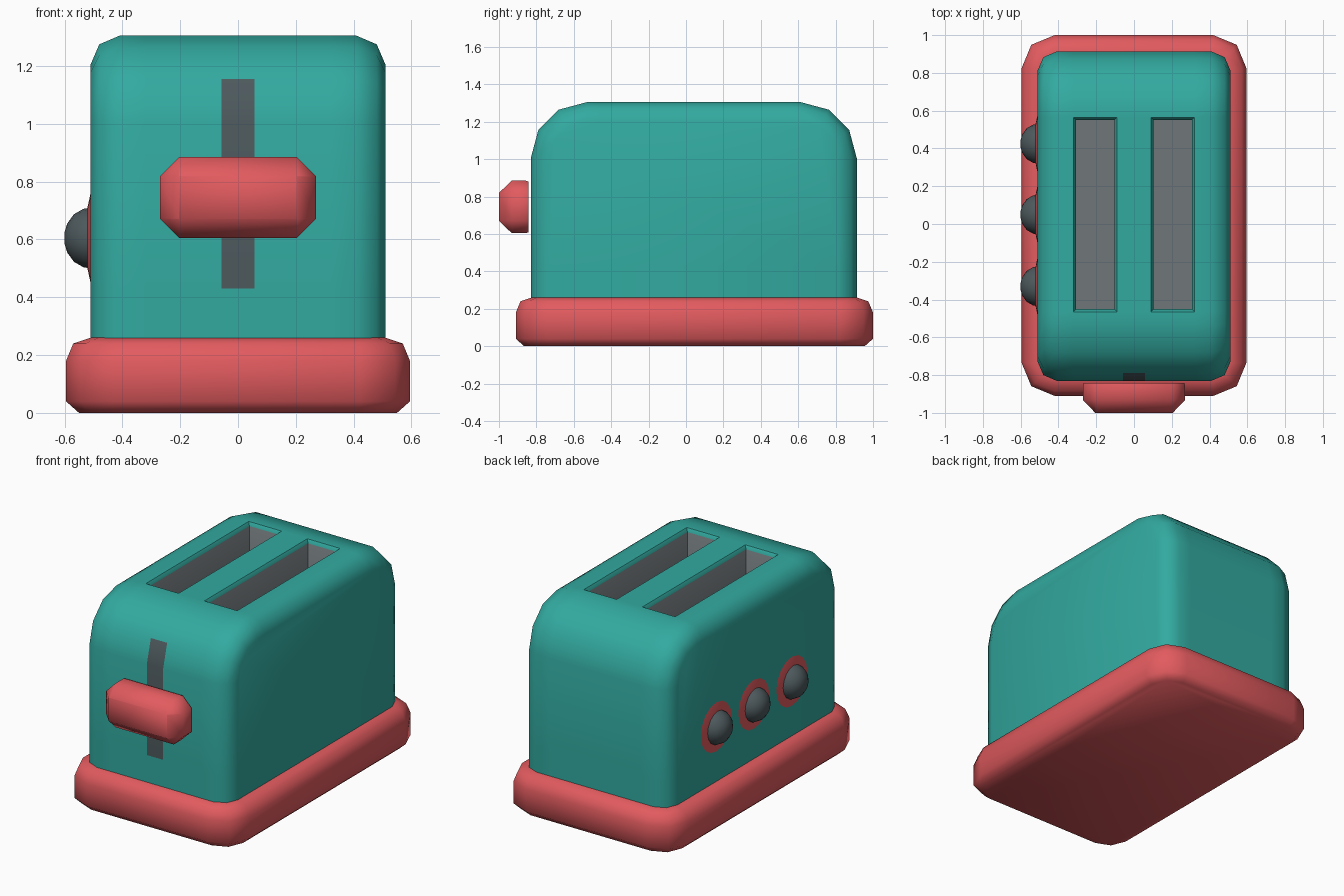
import bpy, bmesh, math
from mathutils import Vector

if "Cube" in bpy.data.objects:
    bpy.data.objects.remove(bpy.data.objects["Cube"])


def srgb(r, g, b):
    return [((c / 255 + 0.055) / 1.055) ** 2.4 for c in (r, g, b)] + [1]


def material(name, *rgb):
    m = bpy.data.materials.new(name)
    m.diffuse_color = srgb(*rgb)
    m.use_nodes = True
    m.node_tree.nodes["Principled BSDF"].inputs["Base Color"].default_value = m.diffuse_color
    return m


teal = material("teal", 50, 170, 160)
red = material("coral_red", 226, 91, 95)
dark = material("dark_slate", 77, 89, 93)
grey = material("slot_grey", 112, 119, 122)


def loft(rings):
    """Closed skin through rings of equal point count, capped at both ends."""
    bm = bmesh.new()
    vs = [[bm.verts.new(p) for p in ring] for ring in rings]
    n = len(vs[0])
    for a, b in zip(vs, vs[1:]):
        for i in range(n):
            j = (i + 1) % n
            bm.faces.new((a[i], a[j], b[j], b[i]))
    bm.faces.new(vs[0])
    bm.faces.new(vs[-1])
    bmesh.ops.recalc_face_normals(bm, faces=bm.faces)
    return bm


def finish(bm, name, *mats):
    me = bpy.data.meshes.new(name)
    bm.to_mesh(me)
    bm.free()
    for m in mats:
        me.materials.append(m)
    ob = bpy.data.objects.new(name, me)
    bpy.context.collection.objects.link(ob)
    bpy.ops.object.select_all(action='DESELECT')
    ob.select_set(True)
    bpy.context.view_layer.objects.active = ob
    bpy.ops.object.shade_smooth_by_angle(angle=math.radians(50))
    return ob


def rounded_rect(hx, hy, r, d, seg):
    """Rounded rectangle shrunk by d, as 2D points."""
    pts = []
    for k, (sx, sy) in enumerate(((1, 1), (-1, 1), (-1, -1), (1, -1))):
        for s in range(seg + 1):
            a = math.radians(90 * (k + s / seg))
            pts.append((sx * (hx - r) + (r - d) * math.cos(a),
                        sy * (hy - r) + (r - d) * math.sin(a)))
    return pts


# Base plinth
finish(loft([[(x, y + 0.045, z) for x, y in rounded_rect(0.595, 0.955, 0.175, d, 2)]
             for z, d in ((0, 0.045), (0.04, 0), (0.18, 0), (0.24, 0.025), (0.26, 0.085))]),
       "base", red)


# Body: side profile swept across x, with slices lining up with slots and slit
def body_ring(x, d):
    r = 0.3 - d
    front = [(-0.53 - r * math.cos(math.radians(a)), 1.005 + r * math.sin(math.radians(a)))
             for a in (0, 30, 60, 90)]
    back = [(0.613 + r * math.cos(math.radians(a)), 1.005 + r * math.sin(math.radians(a)))
            for a in (90, 60, 30, 0)]
    top = 1.305 - d
    prof = ([(-0.83 + d, 0.2), (-0.83 + d, 0.43)] + front + [(-0.465, top), (0.565, top)]
            + back + [(0.913 - d, 0.43), (0.913 - d, 0.2)])
    return [(x, y, z) for y, z in prof]


half = [(0.51, 0.1), (0.48, 0.03), (0.41, 0), (0.32, 0), (0.09, 0), (0.057, 0)]
bm = loft([body_ring(-x, d) for x, d in half] + [body_ring(x, d) for x, d in reversed(half)])

slots = []
for f in bm.faces:
    c = f.calc_center_median()
    # Lever slit painted on the front
    if abs(c.x) < 0.05 and c.y < -0.78 and 0.43 < c.z < 1.155:
        f.material_index = 1
    # Bread slot openings on the top
    if c.z > 1.3 and 0.1 < abs(c.x) < 0.3 and -0.4 < c.y < 0.5:
        slots.append(f)
bmesh.ops.inset_individual(bm, faces=slots, thickness=0.02, depth=-0.02)
old = set(bm.faces)
floors = bmesh.ops.extrude_discrete_faces(bm, faces=slots)["faces"]
for f in floors:
    bmesh.ops.translate(bm, verts=f.verts, vec=Vector((0, 0, -0.6)))
    f.material_index = 2
    for e in f.edges:
        for g in e.link_faces:
            g.material_index = 2
finish(bm, "body", teal, dark, grey)

# Lever handle on the front
finish(loft([[(x, y, z + 0.745) for x, z in rounded_rect(0.27, 0.14, 0.067, d, 1)]
             for y, d in ((-0.843, 0.004), (-0.855, 0), (-0.932, 0), (-1.0, 0.065))]),
       "lever_handle", red)


# Three control knobs with collars on the left side
def turned(name, y, prof, mat, n=16):
    finish(loft([[(x, y + r * math.cos(2 * math.pi * i / n), 0.605 + r * math.sin(2 * math.pi * i / n))
                  for i in range(n)] for x, r in prof]), name, mat)


for i, y in enumerate((-0.33, 0.05, 0.425)):
    turned(f"knob_collar_{i + 1}", y, ((-0.5, 0.16), (-0.509, 0.16), (-0.522, 0.1)), red)
    turned(f"knob_{i + 1}", y, ((-0.505, 0.106), (-0.535, 0.101), (-0.568, 0.082),
                                (-0.591, 0.05), (-0.6, 0.02)), dark)
